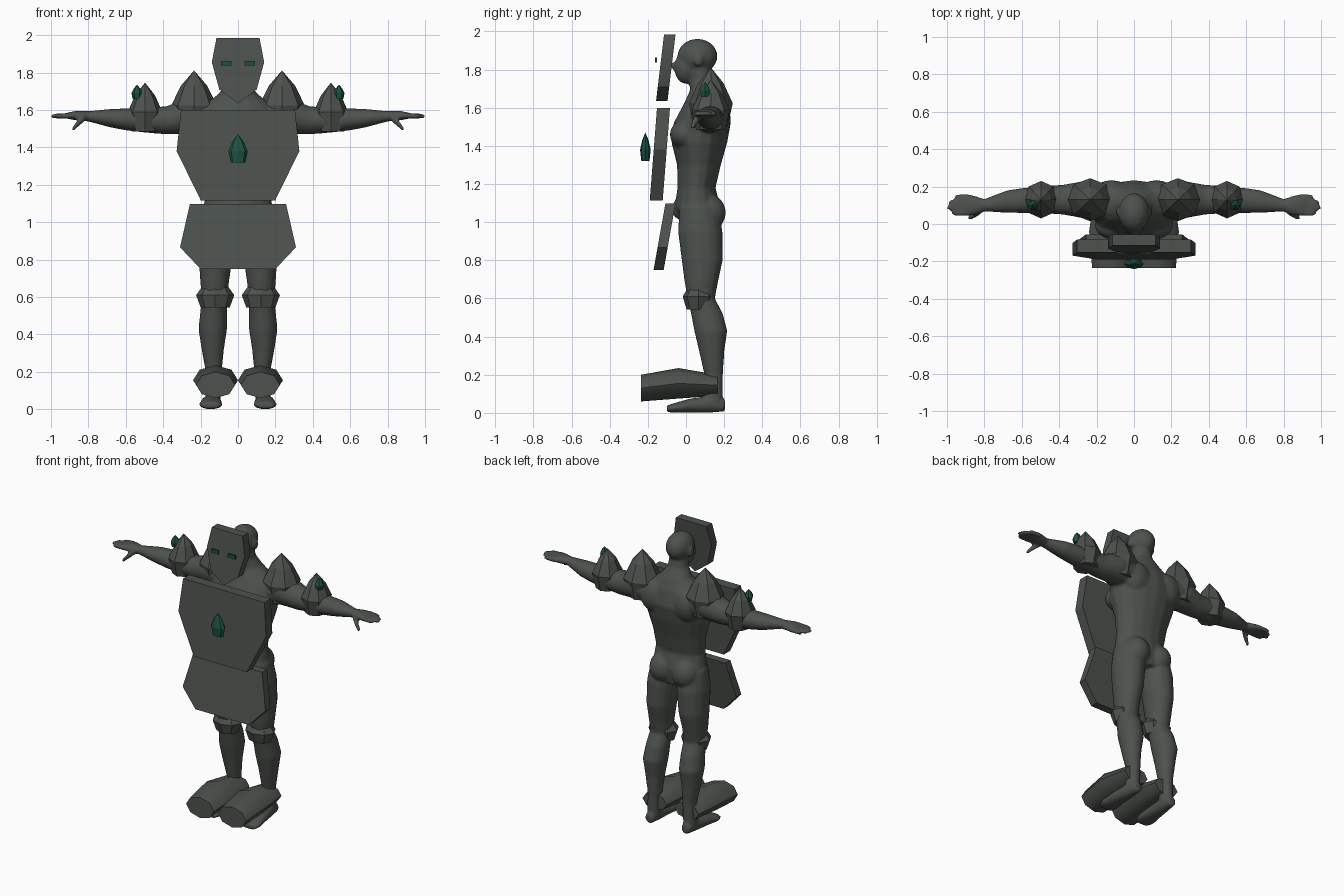
import bpy, bmesh, math
from mathutils import Vector

if "Cube" in bpy.data.objects:
    bpy.data.objects.remove(bpy.data.objects["Cube"], do_unlink=True)


def make_material(name, color):
    mat = bpy.data.materials.new(name)
    mat.use_nodes = True
    mat.diffuse_color = color
    mat.node_tree.nodes["Principled BSDF"].inputs["Base Color"].default_value = color
    return mat


STONE = make_material("dark stone grey", (0.075, 0.085, 0.075, 1))
GREEN = make_material("dark green crystal", (0.012, 0.085, 0.052, 1))


def finish(name, bm, mat, smooth_angle=None):
    """Turn a bmesh into a named object with one colour."""
    bmesh.ops.recalc_face_normals(bm, faces=bm.faces)
    mesh = bpy.data.meshes.new(name)
    bm.to_mesh(mesh)
    bm.free()
    mesh.materials.append(mat)
    obj = bpy.data.objects.new(name, mesh)
    bpy.context.collection.objects.link(obj)
    if smooth_angle:
        bpy.ops.object.select_all(action="DESELECT")
        obj.select_set(True)
        bpy.context.view_layer.objects.active = obj
        bpy.ops.object.shade_smooth_by_angle(angle=math.radians(smooth_angle))
    return obj


def loft(bm, axis, sections, sides=16, side=1):
    """Skin elliptical sections (x, y, z, radius, radius) along an axis."""
    rings = []
    for x, y, z, a, b in sections:
        ring = []
        for i in range(sides):
            t = math.tau * i / sides
            u, v = a * math.cos(t), b * math.sin(t)
            offset = {"x": (0, u, v), "y": (u, 0, v), "z": (u, v, 0)}[axis]
            point = Vector((x, y, z)) + Vector(offset)
            point.x *= side
            ring.append(bm.verts.new(point))
        rings.append(ring)
    for low, high in zip(rings, rings[1:]):
        for i in range(sides):
            j = (i + 1) % sides
            bm.faces.new((low[i], low[j], high[j], high[i]))
    bm.faces.new(rings[0])
    bm.faces.new(rings[-1])


def ellipsoid(bm, centre, radii):
    verts = bmesh.ops.create_uvsphere(bm, u_segments=16, v_segments=10, radius=1)["verts"]
    bmesh.ops.scale(bm, vec=radii, verts=verts)
    bmesh.ops.translate(bm, vec=centre, verts=verts)


# Body: overlapping volumes fused into one smooth figure
TORSO = [
    (0, .075, .97, .13, .09), (0, .06, 1.08, .185, .12), (0, .055, 1.18, .172, .1),
    (0, .068, 1.3, .185, .115), (0, .07, 1.42, .222, .147), (0, .085, 1.52, .235, .15),
    (0, .1, 1.62, .19, .112), (0, .1, 1.69, .1, .08), (0, .08, 1.75, .066, .062),
    (0, .06, 1.85, .06, .06),
]
LEG = [
    (.1, .065, 1.08, .09, .1), (.11, .075, .95, .1, .117), (.12, .085, .8, .09, .108),
    (.125, .08, .68, .077, .087), (.125, .08, .6, .07, .072), (.13, .11, .52, .072, .084),
    (.135, .13, .43, .077, .087), (.135, .135, .32, .06, .066), (.13, .145, .2, .043, .049),
    (.135, .145, .04, .042, .048),
]
FOOT = [
    (.135, .205, .04, .03, .033), (.138, .12, .045, .043, .045), (.143, .02, .038, .055, .037),
    (.145, -.06, .026, .064, .026), (.145, -.1, .022, .05, .018),
]
ARM = [
    (.13, .12, 1.56, .1, .09), (.27, .13, 1.57, .1, .098), (.38, .13, 1.545, .08, .076),
    (.5, .13, 1.545, .072, .066), (.6, .125, 1.55, .067, .059), (.68, .12, 1.556, .06, .05),
    (.8, .1, 1.566, .034, .028), (.86, .1, 1.57, .055, .026), (.91, .1, 1.57, .058, .018),
]
THUMB = [(.82, .07, 1.56, .02, .022), (.86, .045, 1.525, .018, .02), (.89, .03, 1.49, .011, .013)]

bm = bmesh.new()
loft(bm, "z", TORSO)
ellipsoid(bm, (0, .06, 1.87), (.084, .106, .092))       # skull
ellipsoid(bm, (0, 0, 1.81), (.06, .062, .085))          # face
ellipsoid(bm, (0, -.06, 1.82), (.014, .022, .022))      # nose
ellipsoid(bm, (0, -.02, 1.07), (.045, .055, .06))       # pelvis front
for side in (-1, 1):
    loft(bm, "z", LEG, side=side)
    loft(bm, "y", FOOT, side=side)
    loft(bm, "x", ARM, side=side)
    loft(bm, "x", THUMB, sides=10, side=side)
    for k, tip in enumerate((.975, 1.0, .99, .96)):
        y = .058 + .029 * k
        loft(bm, "x", [(.88, y, 1.57, .016, .016), (tip - .02, y, 1.568, .015, .014),
                       (tip, y, 1.566, .009, .008)], sides=10, side=side)
    ellipsoid(bm, (side * .085, .065, 1.85), (.012, .025, .035))   # ear
    ellipsoid(bm, (side * .1, -.01, 1.46), (.11, .075, .075))      # chest muscle
    ellipsoid(bm, (side * .085, .11, 1.05), (.09, .1, .1))         # buttock
    ellipsoid(bm, (side * .12, .16, 1.54), (.1, .075, .11))        # shoulder blade
body = finish("body", bm, STONE)
remesh = body.modifiers.new("fuse", "REMESH")
remesh.mode = "VOXEL"
remesh.voxel_size = .009
remesh.use_smooth_shade = True
relax = body.modifiers.new("relax", "SMOOTH")
relax.factor = .5
relax.iterations = 5


def plate(name, outline, front_top, front_bottom, thickness):
    """Leaning slab from a half outline of (half width, height), top to bottom."""
    bm = bmesh.new()
    top, bottom = outline[0][1], outline[-1][1]
    points = outline + [(-w, z) for w, z in reversed(outline) if w > 0]
    verts = []
    for w, z in points:
        lean = (top - z) / (top - bottom)
        verts.append(bm.verts.new((w, front_top + lean * (front_bottom - front_top), z)))
    face = bm.faces.new(verts)
    moved = bmesh.ops.extrude_face_region(bm, geom=[face])["geom"]
    bmesh.ops.translate(bm, vec=(0, thickness, 0),
                        verts=[v for v in moved if isinstance(v, bmesh.types.BMVert)])
    bm.faces.new(verts) if not face.is_valid else None
    return finish(name, bm, STONE, 30)


# Floating armour plates
plate("face_mask", [(.115, 1.985), (.14, 1.855), (.1, 1.71), (0, 1.635)], -.115, -.157, .06)
plate("chest_plate", [(.305, 1.6), (.328, 1.38), (.198, 1.115)], -.152, -.19, .068)
plate("waist_plate", [(.257, 1.098), (.31, .866), (.2, .75)], -.108, -.17, .053)


def crystal(name, centre, radii, height, mat, sides=8):
    """Faceted spike on a narrowed base; centre is the middle of its base."""
    bm = bmesh.new()
    x, y, z = centre
    loft(bm, "z", [(x, y, z + height * level, radii[0] * r, radii[1] * r)
                   for level, r in ((0, .76), (.4, 1), (.74, .58), (1, .01))], sides)
    return finish(name, bm, mat)


# Crystals, shoes and eyes, repeated on both sides
crystal("chest_gem", (0, -.213, 1.32), (.052, .028), .15, GREEN)
for side, label in ((-1, "right"), (1, "left")):
    crystal(label + "_shoulder_spike", (side * .235, .13, 1.5), (.122, .115), .31, STONE)
    crystal(label + "_arm_spike", (side * .497, .13, 1.485), (.093, .1), .26, STONE)
    crystal(label + "_arm_gem", (side * .54, .1, 1.66), (.03, .03), .075, GREEN, 6)
    crystal(label + "_knee_guard", (side * .122, .065, .543), (.102, .082), .17, STONE)

    bm = bmesh.new()
    loft(bm, "y", [(.12, -.235, .13, .104, .07), (.12, -.04, .155, .12, .08),
                   (.12, .165, .145, .09, .055)], 8, side)
    finish(label + "_shoe", bm, STONE, 50)

    bm = bmesh.new()
    bmesh.ops.create_cube(bm, size=1)
    bmesh.ops.scale(bm, vec=(.056, .009, .025), verts=bm.verts)
    bmesh.ops.translate(bm, vec=(side * .062, -.157, 1.85), verts=bm.verts)
    finish(label + "_eye", bm, GREEN)
